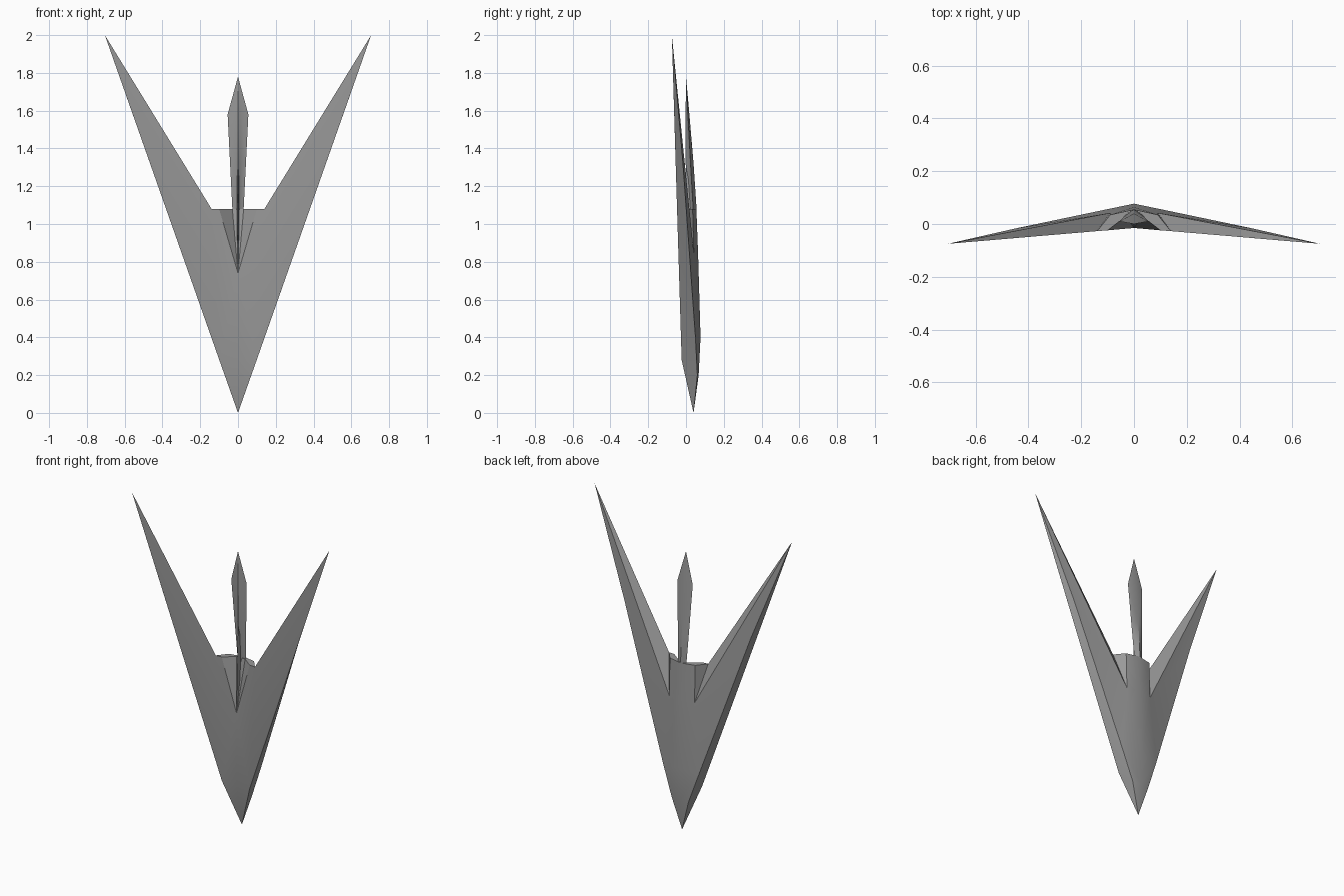
import bpy, bmesh, math

if "Cube" in bpy.data.objects:
    bpy.data.objects.remove(bpy.data.objects["Cube"], do_unlink=True)

grey = bpy.data.materials.new("hull_grey")
grey.use_nodes = True
GREY = (0.32, 0.32, 0.32, 1)
grey.diffuse_color = GREY
grey.node_tree.nodes["Principled BSDF"].inputs["Base Color"].default_value = GREY


def mirrored_part(name, points, faces, angle):
    """Build the left half from named points and mirror it across x = 0."""
    bm = bmesh.new()
    v = {k: bm.verts.new(co) for k, co in points.items()}
    for f in faces:
        bm.faces.new([v[k] for k in f.split()])
    half = bm.verts[:] + bm.edges[:] + bm.faces[:]
    bmesh.ops.mirror(bm, geom=half, axis='X', merge_dist=0.0001)
    bmesh.ops.remove_doubles(bm, verts=bm.verts[:], dist=0.0001)
    bmesh.ops.recalc_face_normals(bm, faces=bm.faces[:])
    mesh = bpy.data.meshes.new(name)
    bm.to_mesh(mesh)
    bm.free()
    mesh.materials.append(grey)
    ob = bpy.data.objects.new(name, mesh)
    bpy.context.collection.objects.link(ob)
    bpy.ops.object.select_all(action='DESELECT')
    ob.select_set(True)
    bpy.context.view_layer.objects.active = ob
    bpy.ops.object.shade_smooth_by_angle(angle=math.radians(angle))
    return ob


# Delta hull: flat front plate, ridged back, thick leading edges, thin trailing edges
hull_points = dict(
    nose=(0, .04, 0), tip=(.705, -.075, 2),
    keel_low=(0, -.015, .28), keel_high=(0, -.015, .74),
    lead_low=(.099, -.023, .28), lead_high=(.469, -.055, 1.33),
    inlet=(.1, -.024, 1.08), notch=(.14, -.027, 1.08),
    ridge_low=(0, .067, .2), ridge_mid=(0, .077, .4),
    ridge_high=(0, .064, .84), ridge_end=(0, .055, 1.08),
    crease_low=(.06, .06, .2), crease_mid=(.13, .05, .4),
    crease_high=(.45, -.017, 1.33),
    shoulder=(.09, .042, .84), shoulder_end=(.09, .035, 1.08),
    recess=(.03, .03, 1.08), recess_mid=(0, .03, 1.08))
hull_faces = [
    # front
    "nose keel_low lead_low", "keel_low keel_high lead_low",
    "keel_high inlet notch lead_low", "lead_low notch tip lead_high",
    "keel_high recess inlet", "keel_high recess_mid recess",
    # back
    "nose ridge_low crease_low", "ridge_low ridge_mid crease_mid crease_low",
    "ridge_mid ridge_high shoulder crease_mid", "crease_mid shoulder crease_high",
    "ridge_high ridge_end shoulder_end shoulder",
    "shoulder notch tip", "shoulder tip crease_high", "shoulder shoulder_end notch",
    # leading edge
    "nose crease_low lead_low", "crease_low crease_mid lead_low",
    "crease_mid crease_high lead_high lead_low", "crease_high tip lead_high",
    # tail end
    "recess_mid ridge_end shoulder_end recess", "shoulder_end notch inlet recess"]
mirrored_part("delta_hull", hull_points, hull_faces, 30)

# Tail spike: rings of back ridge, side edge, front rib and front centre, closed to points
rings = [  # z, half width, back y, side y, front y
    (1.08, .03, .056, .038, .022),
    (1.32, .042, .04, .024, -.002),
    (1.58, .055, .018, .01, -.002)]
tail_points = dict(root=(0, .045, .93), end=(0, 0, 1.78))
for i, (z, w, back, side, front) in enumerate(rings):
    tail_points.update({f"b{i}": (0, back, z), f"s{i}": (w, side, z),
                        f"r{i}": (.35 * w, side - .006, z), f"f{i}": (0, front, z)})
tail_faces = []
for a, b in ("bs", "sr", "rf"):
    tail_faces += [f"root {a}0 {b}0", f"end {a}2 {b}2"]
    tail_faces += [f"{a}{i} {b}{i} {b}{i+1} {a}{i+1}" for i in range(2)]
mirrored_part("tail_spike", tail_points, tail_faces, 30)

# Thin keel blade running from the spike down into the hull
blade_points = dict(low=(0, -.017, .74), top=(0, 0, 1.32), deep=(0, .03, 1.32),
                    base=(0, .03, .74), side_low=(.004, .01, .8), side_top=(.006, .015, 1.3))
mirrored_part("keel_blade", blade_points,
              ["low top side_top side_low", "top deep side_top",
               "deep base side_low side_top", "base low side_low"], 30)
